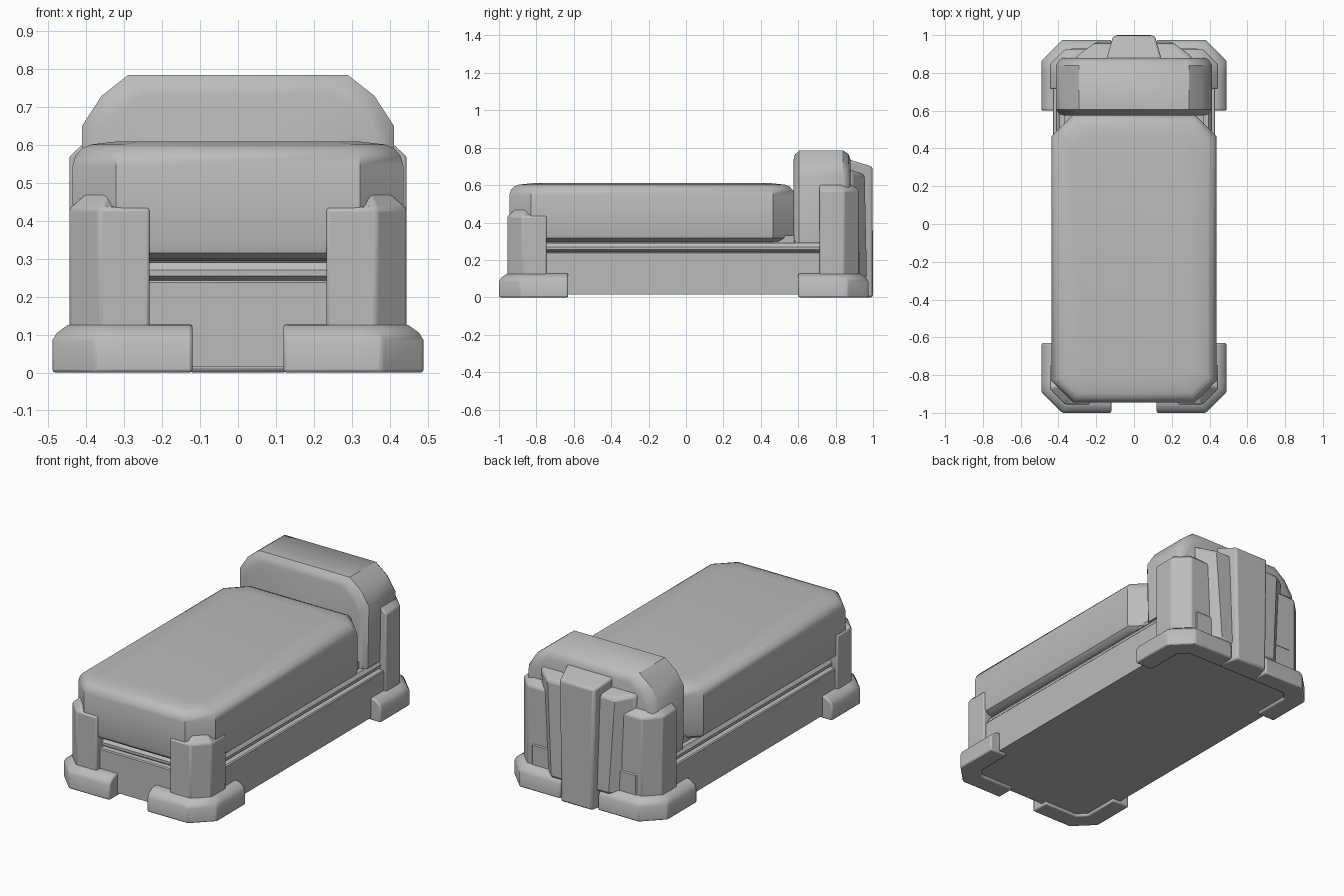
import bpy, bmesh, math

if "Cube" in bpy.data.objects:
    bpy.data.objects.remove(bpy.data.objects["Cube"])

grey = bpy.data.materials.new("mid grey")
grey.use_nodes = True
colour = (0.5, 0.5, 0.5, 1)
grey.diffuse_color = colour
grey.node_tree.nodes["Principled BSDF"].inputs["Base Color"].default_value = colour
K = math.tan(math.radians(22.5))


def skin(name, rings, bevel=0.0):
    """Join equal-sized closed rings of points into one capped solid."""
    bm = bmesh.new()
    loops = [[bm.verts.new(p) for p in ring] for ring in rings]
    n = len(loops[0])
    for a, b in zip(loops, loops[1:]):
        for i in range(n):
            j = (i + 1) % n
            bm.faces.new((a[i], a[j], b[j], b[i]))
    bm.faces.new(loops[0])
    bm.faces.new(loops[-1])
    bmesh.ops.recalc_face_normals(bm, faces=bm.faces)
    mesh = bpy.data.meshes.new(name)
    bm.to_mesh(mesh)
    bm.free()
    mesh.materials.append(grey)
    obj = bpy.data.objects.new(name, mesh)
    bpy.context.collection.objects.link(obj)
    if bevel:
        mod = obj.modifiers.new("soft edges", "BEVEL")
        mod.width = bevel
        mod.segments = 2
        mod.limit_method = "ANGLE"
        mod.angle_limit = math.radians(40)
    bpy.ops.object.select_all(action="DESELECT")
    obj.select_set(True)
    bpy.context.view_layer.objects.active = obj
    bpy.ops.object.shade_smooth_by_angle(angle=math.radians(35))
    return obj


def slab(name, x, y0, y1, cut, layers, bevel=0.0):
    """Stack of corner-cut rectangles; each layer is (inset, height)."""
    rings = []
    for d, z in layers:
        w, a, b = x - d, y0 + d, y1 - d
        c = cut - d * (2 - 2 * K) / 2 if d < cut else cut * 0.5
        rings.append([(w - c, a, z), (w, a + c, z), (w, b - c, z), (w - c, b, z),
                      (c - w, b, z), (-w, b - c, z), (-w, a + c, z), (c - w, a, z)])
    return skin(name, rings, bevel)


def corner_wrap(name, sx, sy, x0, x1, y0, y1, cut, section, lift=0.0, bevel=0.008):
    """Sweep a wall section round a cut corner; section points are (depth, height, lifted)."""
    bend = 0.06
    path = [(x0, y1, 0, 1, 0), (x1 - cut - bend, y1, 0, 1, 0),
            (x1 - cut, y1, K, 1, 1), (x1, y1 - cut, 1, K, 1),
            (x1, y1 - cut - bend, 1, 0, 0), (x1, y0, 1, 0, 0)]
    rings = [[(sx * (px - d * ox), sy * (py - d * oy), z + lift * up * raised)
              for d, z, up in section] for px, py, ox, oy, raised in path]
    return skin(name, rings, bevel)


# Bed frame with a stepped rail along its top
slab("bed_frame", 0.43, -0.925, 0.93, 0.1,
     [(0, 0.015), (0, 0.237), (0.005, 0.243), (0.035, 0.245)])
slab("bed_rail", 0.41, -0.905, 0.9, 0.09,
     [(0.02, 0.24), (0, 0.255), (0, 0.27), (0.015, 0.29), (0.05, 0.292)])
slab("mattress_support", 0.37, -0.87, 0.85, 0.08, [(0, 0.285), (0, 0.33)])

# Mattress with a crowned top
slab("mattress", 0.437, -0.945, 0.58, 0.115,
     [(0.06, 0.295), (0.025, 0.3), (0.006, 0.316), (0, 0.34), (0, 0.545),
      (0.008, 0.572), (0.025, 0.592), (0.05, 0.602), (0.12, 0.61)])

# Headrest cushion, rounded front and back
half = [(0.405, 0.29), (0.412, 0.65), (0.36, 0.73), (0.29, 0.785)]
rings = []
for y, s in [(0.575, 0.05), (0.582, 0.022), (0.605, 0), (0.84, 0), (0.868, 0.018), (0.88, 0.05)]:
    side = [(x - s * 0.8, z - (s if z > 0.5 else 0)) for x, z in half]
    rings.append([(x, y, z) for x, z in side] + [(-x, y, z) for x, z in reversed(side)])
skin("headrest", rings)

# Feet and posts at the four corners
foot = [(0, 0, 0), (0, 0.085, 0), (0.012, 0.105, 0), (0.04, 0.125, 0),
        (0.06, 0.128, 0), (0.11, 0.128, 0), (0.11, 0, 0)]
front_post = [(0, 0.1, 0), (0, 0.433, 0), (0.045, 0.44, 1), (0.1, 0.44, 1), (0.1, 0.1, 0)]
back_post = [(0, 0.1, 0), (0, 0.57, 0), (0.035, 0.602, 0), (0.12, 0.602, 0), (0.12, 0.1, 0)]
for sx, side in ((1, "left"), (-1, "right")):
    corner_wrap("front_foot_" + side, sx, -1, 0.12, 0.49, 0.63, 1.0, 0.11, foot)
    corner_wrap("back_foot_" + side, sx, 1, 0.12, 0.49, 0.6, 0.975, 0.11, foot)
    corner_wrap("front_post_" + side, sx, -1, 0.233, 0.445, 0.745, 0.955, 0.08, front_post, 0.035)
    corner_wrap("back_post_" + side, sx, 1, 0.233, 0.445, 0.715, 0.925, 0.08, back_post)

    # Tapered brace beside the spine
    outline = [(0.05, 0.85), (0.31, 0.85), (0.31, 0.885), (0.215, 0.955), (0.05, 0.955)]
    skin("back_brace_" + side,
         [[(sx * x * f, y + dy, z - (y - 0.85) * slope) for x, y in outline]
          for z, f, dy, slope in ((0.1, 0.85, 0.012, 0), (0.69, 1, 0, 0.3))], 0.02)

# Central spine behind the headrest
spine = [(0.15, 0.86), (0.11, 0.997), (-0.11, 0.997), (-0.15, 0.86)]
skin("back_spine",
     [[(x * f, y + dy, z - (y - 0.86) * slope) for x, y in spine]
      for z, f, dy, slope in ((0, 0.9, 0.003, 0), (0.74, 1, 0, 0.3))], 0.012)
